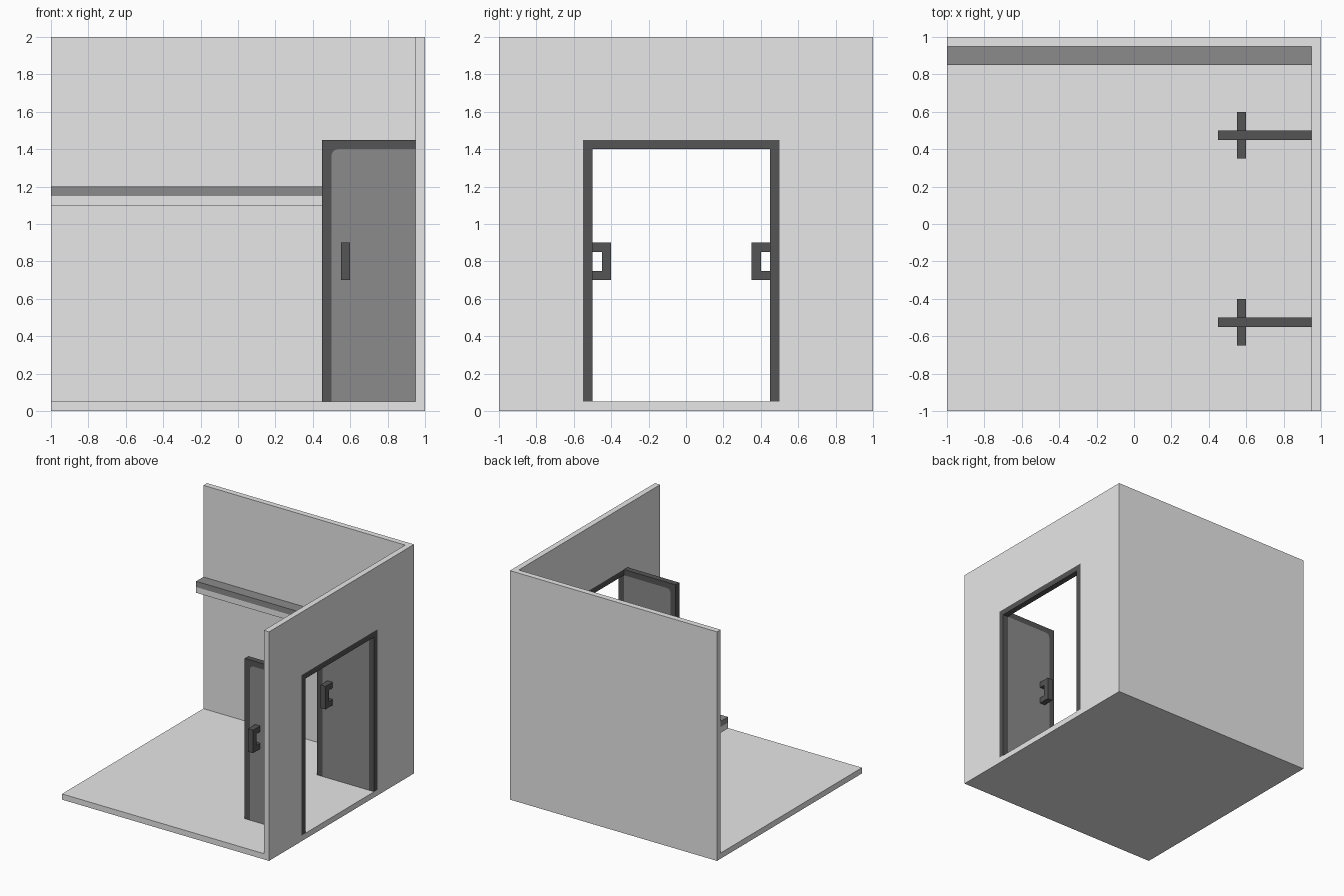
import bpy, bmesh, math
from mathutils import Vector

if "Cube" in bpy.data.objects:
    bpy.data.objects.remove(bpy.data.objects["Cube"])


def material(name, v):
    m = bpy.data.materials.new(name)
    m.diffuse_color = (v, v, v, 1)
    m.use_nodes = True
    m.node_tree.nodes["Principled BSDF"].inputs["Base Color"].default_value = m.diffuse_color
    return m


WALL = material("light grey", 0.8)
PANEL = material("mid grey", 0.26)
FRAME = material("dark grey", 0.09)


def finish(name, bm, mats):
    bmesh.ops.recalc_face_normals(bm, faces=bm.faces)
    me = bpy.data.meshes.new(name)
    bm.to_mesh(me)
    bm.free()
    for m in mats:
        me.materials.append(m)
    ob = bpy.data.objects.new(name, me)
    bpy.context.collection.objects.link(ob)
    return ob


def box_bm(lo, hi):
    bm = bmesh.new()
    bmesh.ops.create_cube(bm, size=1)
    for v in bm.verts:
        v.co = [lo[i] + (v.co[i] + 0.5) * (hi[i] - lo[i]) for i in range(3)]
    return bm


def box(name, lo, hi, mat):
    return finish(name, box_bm(lo, hi), [mat])


def prism(name, outlines, depth, mats):
    """Extrude adjoining outlines together, one material each."""
    bm = bmesh.new()
    for i, pts in enumerate(outlines):
        f = bm.faces.new([bm.verts.new(p) for p in pts])
        f.material_index = i
    bmesh.ops.remove_doubles(bm, verts=bm.verts, dist=1e-5)
    bmesh.ops.recalc_face_normals(bm, faces=bm.faces)
    base = list(bm.faces)
    r = bmesh.ops.extrude_face_region(bm, geom=base, use_keep_orig=True)
    top = [g for g in r["geom"] if isinstance(g, bmesh.types.BMVert)]
    bmesh.ops.translate(bm, verts=top, vec=Vector(depth))
    return finish(name, bm, mats)


# Room shell: solid block with the interior and the doorway cut away
room = box("room_shell", (-1, -1, 0), (1, 1, 2), WALL)
cutters = [box("interior_cutter", (-1.2, -1.2, 0.05), (0.95, 0.95, 2.2), WALL),
           box("doorway_cutter", (0.8, -0.55, 0.05), (1.2, 0.5, 1.45), WALL)]
bpy.context.view_layer.objects.active = room
for c in cutters:
    c.hide_render = True
    mod = room.modifiers.new("cut", 'BOOLEAN')
    mod.operation = 'DIFFERENCE'
    mod.solver = 'EXACT'
    mod.object = c
    bpy.ops.object.modifier_apply(modifier=mod.name)
for c in cutters:
    bpy.data.objects.remove(c)

# Wall rail: light block with its upper half in mid grey
bm = box_bm((-1, 0.85, 1.1), (0.95, 0.95, 1.2))
bmesh.ops.bisect_plane(bm, geom=bm.verts[:] + bm.edges[:] + bm.faces[:],
                       plane_co=(0, 0, 1.15), plane_no=(0, 0, 1))
for f in bm.faces:
    f.material_index = int(f.calc_center_median().z > 1.15)
finish("wall_rail", bm, [WALL, PANEL])

# Door header across the opening
box("door_header", (0.95, -0.5, 1.4), (1, 0.45, 1.45), FRAME)

# Open doors with dark border, rounded panel corner and handles on both sides
R = 0.035
arc = [(0.5 + R - R * math.cos(a), 1.4 - R + R * math.sin(a))
       for a in (i * math.pi / 8 for i in range(5))]
inner = [(0.5, 0.05)] + arc + [(0.95, 1.4), (0.95, 0.05)]
border = inner + [(1, 0.05), (1, 1.45), (0.45, 1.45), (0.45, 0.05)]

for side, y0 in (("front", -0.55), ("back", 0.45)):
    prism(side + "_door",
          [[(x, y0, z) for x, z in o] for o in (border, inner)],
          (0, 0.05, 0), [FRAME, PANEL])
    for label, y, s in (("inner", y0 + 0.05, 1), ("outer", y0, -1)):
        grip = [(0, 0.7), (0.1, 0.7), (0.1, 0.9), (0, 0.9),
                (0, 0.85), (0.05, 0.85), (0.05, 0.75), (0, 0.75)]
        prism(f"{side}_door_{label}_handle",
              [[(0.55, y + s * d, z) for d, z in grip]],
              (0.05, 0, 0), [FRAME])
